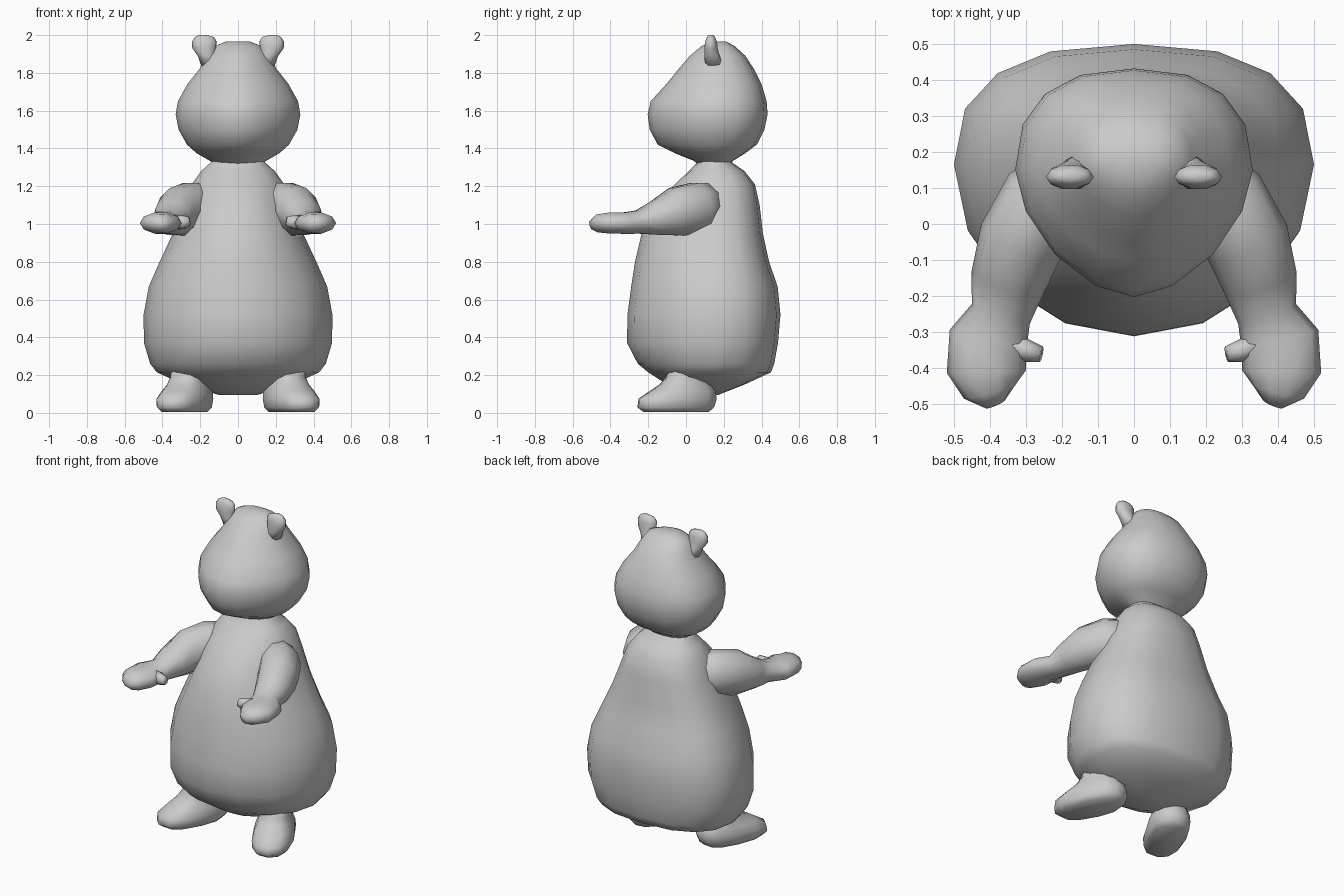
import bpy, bmesh, math
from mathutils import Vector, Matrix

grey = bpy.data.materials.new("plain grey")
grey.diffuse_color = (0.6, 0.6, 0.6, 1)


def skin(name, rings, place=None, mirror=False):
    """Skin a list of point rings, cap both ends and shade smooth."""
    bm = bmesh.new()
    loops = [[bm.verts.new(p) for p in ring] for ring in rings]
    n = len(loops[0])
    for a, b in zip(loops, loops[1:]):
        for i in range(n):
            j = (i + 1) % n
            bm.faces.new((a[i], a[j], b[j], b[i]))
    bm.faces.new(loops[0][::-1])
    bm.faces.new(loops[-1])
    if place:
        bmesh.ops.transform(bm, matrix=place, verts=bm.verts)
    bmesh.ops.recalc_face_normals(bm, faces=bm.faces)
    for f in bm.faces:
        f.smooth = True
    mesh = bpy.data.meshes.new(name)
    bm.to_mesh(mesh)
    bm.free()
    mesh.materials.append(grey)
    ob = bpy.data.objects.new(name, mesh)
    bpy.context.collection.objects.link(ob)
    if mirror:
        ob.modifiers.new("mirror", 'MIRROR')
    return ob


def level_ring(z, half, front, mid, back, n=16, pf=2.0, pb=2.5):
    """Horizontal ring, widest at y = mid, with own roundness front and back."""
    pts = []
    for i in range(n):
        t = 2 * math.pi * i / n
        c, s = math.cos(t), math.sin(t)
        e = 2 / (pb if s > 0 else pf)
        r = back - mid if s > 0 else mid - front
        pts.append((math.copysign(half * abs(c) ** e, c),
                    mid + math.copysign(r * abs(s) ** e, s), z))
    return pts


def tube_rings(path, n=10):
    """Oval rings along a path of (centre, half width, half height)."""
    centres = [Vector(p[0]) for p in path]
    rings = []
    for i, (c, w, h) in enumerate(path):
        d = centres[min(i + 1, len(path) - 1)] - centres[max(i - 1, 0)]
        side = Vector((-d.y, d.x, 0)).normalized()
        up = d.normalized().cross(side)
        if up.z < 0:
            up = -up
        rings.append([centres[i] + side * w * math.cos(2 * math.pi * k / n)
                      + up * h * math.sin(2 * math.pi * k / n) for k in range(n)])
    return rings


# Pear-shaped body
body = [(0.095, 0.10, 0.00, 0.10, 0.17), (0.15, 0.29, -0.10, 0.12, 0.31),
        (0.215, 0.43, -0.20, 0.14, 0.45), (0.26, 0.465, -0.255, 0.15, 0.467),
        (0.37, 0.498, -0.312, 0.16, 0.487), (0.52, 0.500, -0.310, 0.165, 0.500),
        (0.67, 0.472, -0.29, 0.165, 0.485), (0.80, 0.415, -0.27, 0.16, 0.44),
        (0.95, 0.345, -0.235, 0.16, 0.407), (1.10, 0.285, -0.165, 0.16, 0.39),
        (1.21, 0.245, -0.06, 0.16, 0.365), (1.28, 0.195, 0.015, 0.15, 0.31),
        (1.325, 0.145, 0.06, 0.15, 0.245), (1.36, 0.13, 0.07, 0.15, 0.23)]
skin("body", [level_ring(*r) for r in body])

# Head with a tapered muzzle
head = [(1.31, 0.12, 0.07, 0.15, 0.23), (1.335, 0.15, 0.04, 0.15, 0.25),
        (1.375, 0.22, -0.06, 0.15, 0.315), (1.42, 0.27, -0.15, 0.15, 0.375),
        (1.50, 0.315, -0.192, 0.15, 0.415), (1.58, 0.330, -0.203, 0.15, 0.432),
        (1.65, 0.318, -0.187, 0.15, 0.427), (1.74, 0.268, -0.105, 0.15, 0.40),
        (1.82, 0.205, -0.04, 0.15, 0.36), (1.89, 0.165, 0.02, 0.16, 0.315),
        (1.94, 0.130, 0.08, 0.17, 0.26), (1.965, 0.065, 0.13, 0.175, 0.215)]
skin("head", [level_ring(*r, pf=1.7, pb=2.4) for r in head])

# Ears: flattened knobs on a short stem
ear = [(1.84, 0.045, 0.150, 0.10, 0.15, 0.20), (1.89, 0.048, 0.165, 0.095, 0.14, 0.18),
       (1.93, 0.062, 0.180, 0.095, 0.13, 0.17), (1.965, 0.066, 0.178, 0.10, 0.13, 0.165),
       (1.99, 0.050, 0.178, 0.11, 0.13, 0.155), (2.0, 0.022, 0.185, 0.12, 0.13, 0.145)]
skin("ears", [[(x + cx, y, z) for x, y, z in level_ring(z0, w, f, m, b, n=10, pb=2)]
              for z0, w, cx, f, m, b in ear], mirror=True)

# Arms with mitten hands reaching forward
arm = [((0.15, 0.15, 1.10), 0.10, 0.12), ((0.25, 0.06, 1.085), 0.125, 0.14),
       ((0.315, -0.05, 1.065), 0.12, 0.135), ((0.35, -0.16, 1.03), 0.105, 0.095),
       ((0.37, -0.25, 1.01), 0.085, 0.065), ((0.405, -0.32, 1.005), 0.11, 0.06),
       ((0.41, -0.41, 1.005), 0.11, 0.058), ((0.40, -0.465, 1.003), 0.075, 0.05),
       ((0.385, -0.50, 0.995), 0.03, 0.025)]
skin("arms", tube_rings(arm), mirror=True)

# Small thumbs on the inner side of the hands
thumb = [((0.35, -0.33, 1.01), 0.035, 0.04), ((0.29, -0.355, 1.01), 0.030, 0.035),
         ((0.257, -0.362, 1.015), 0.022, 0.025)]
skin("thumbs", tube_rings(thumb, 8), mirror=True)

# Feet turned outward, rising into short ankles
foot = [(0.005, 0.095, -0.20, 0, 0.17), (0.03, 0.115, -0.235, 0, 0.20),
        (0.075, 0.120, -0.225, 0, 0.215), (0.115, 0.113, -0.16, 0.03, 0.205),
        (0.15, 0.100, -0.10, 0.05, 0.175), (0.19, 0.090, -0.06, 0.05, 0.15),
        (0.25, 0.090, -0.05, 0.05, 0.14)]
turn = Matrix.Translation((0.28, -0.04, 0)) @ Matrix.Rotation(math.radians(25), 4, 'Z')
skin("feet", [level_ring(*r, n=12, pf=2.5) for r in foot], turn, mirror=True)
